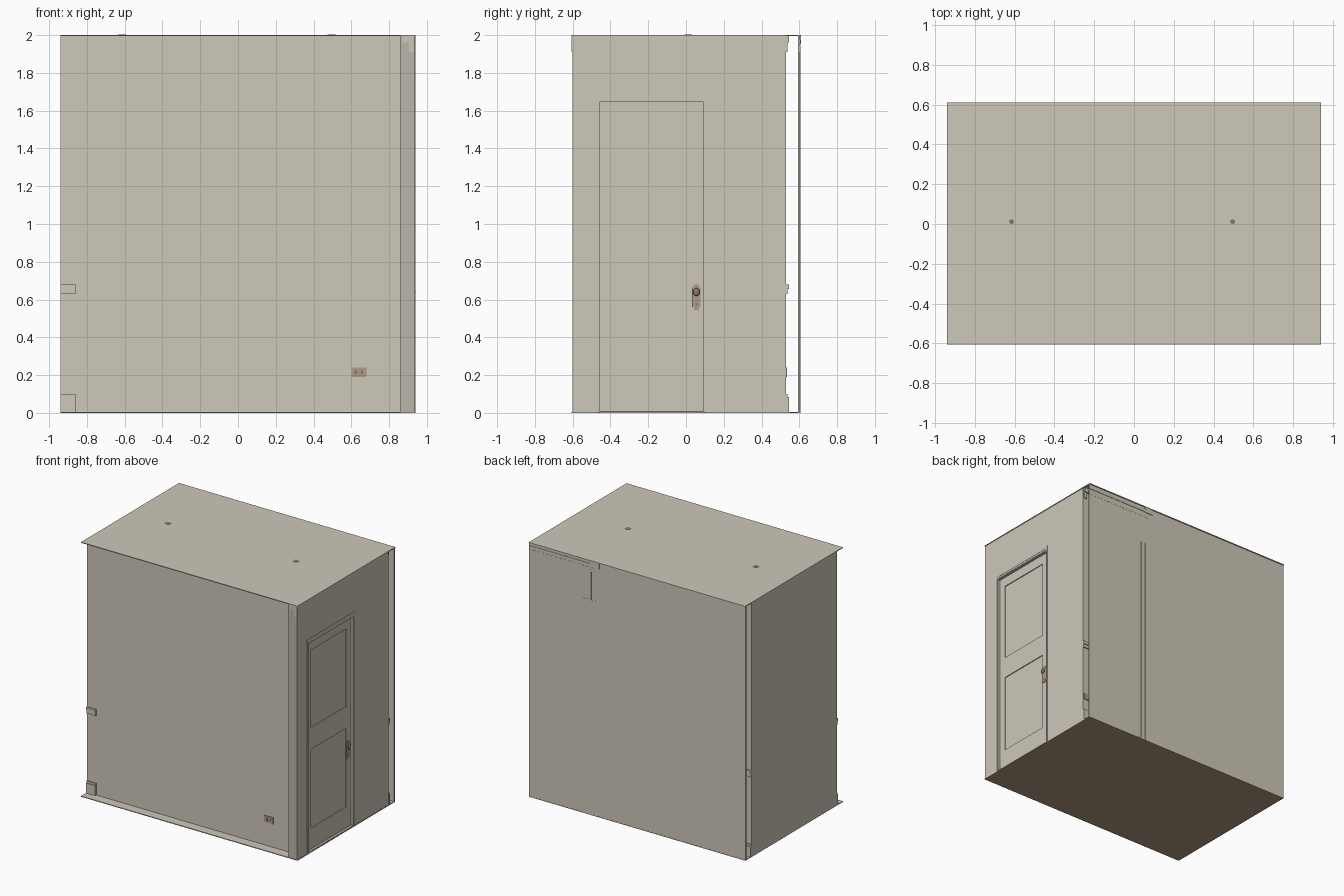
import bpy, bmesh, math
from mathutils import Matrix

if "Cube" in bpy.data.objects:
    bpy.data.objects.remove(bpy.data.objects["Cube"])


def material(name, rgb):
    m = bpy.data.materials.new(name)
    m.diffuse_color = (*rgb, 1)
    m.use_nodes = True
    m.node_tree.nodes["Principled BSDF"].inputs["Base Color"].default_value = m.diffuse_color
    return m


PAINT = material("cream paint", (0.62, 0.58, 0.49))
SHADE = material("dull wall end", (0.50, 0.47, 0.40))
WOOD = material("brown floor", (0.42, 0.32, 0.22))
TAN = material("tan outlet", (0.42, 0.33, 0.25))
BRONZE = material("dark bronze", (0.26, 0.19, 0.13))


def finish(name, bm, mat):
    me = bpy.data.meshes.new(name)
    bm.to_mesh(me)
    bm.free()
    ob = bpy.data.objects.new(name, me)
    bpy.context.collection.objects.link(ob)
    me.materials.append(mat)
    return ob


def boxes(name, mat, *spans):
    """One object made of boxes given as (x0, x1, y0, y1, z0, z1)."""
    bm = bmesh.new()
    for x0, x1, y0, y1, z0, z1 in spans:
        m = (Matrix.Translation(((x0 + x1) / 2, (y0 + y1) / 2, (z0 + z1) / 2))
             @ Matrix.Diagonal((x1 - x0, y1 - y0, z1 - z0, 1)))
        bmesh.ops.create_cube(bm, size=1, matrix=m)
    return finish(name, bm, mat)


def cylinder(name, mat, loc, r, depth, axis='Z', sides=24):
    bm = bmesh.new()
    m = Matrix.Translation(loc)
    if axis == 'X':
        m = m @ Matrix.Rotation(math.pi / 2, 4, 'Y')
    bmesh.ops.create_cone(bm, cap_ends=True, segments=sides, radius1=r,
                          radius2=r, depth=depth, matrix=m)
    return finish(name, bm, mat)


def paint_faces(ob, mat, rule):
    ob.data.materials.append(mat)
    for p in ob.data.polygons:
        if rule(p):
            p.material_index = 1


# Floor with wooden underside, and ceiling
floor = boxes("floor", PAINT, (-.94, .94, -.605, .605, 0, .006))
paint_faces(floor, WOOD, lambda p: p.normal.z < -.5)
boxes("ceiling", PAINT, (-.94, .94, -.605, .61, 1.994, 2))

# Walls: front and left set in, back thin, right with a doorway
boxes("front_wall", PAINT, (-.938, .86, -.53, -.46, .006, 1.994))
boxes("left_wall", PAINT, (-.94, -.86, -.53, .53, .006, 1.994))
boxes("back_wall", PAINT, (-.94, .94, .594, .604, .006, 1.994))
right = boxes("right_wall", PAINT,
              (.86, .936, -.602, -.465, .006, 1.994),
              (.86, .936, .10, .53, .006, 1.994),
              (.86, .936, -.465, .10, 1.65, 1.994))
paint_faces(right, SHADE, lambda p: p.normal.y < -.5 and p.center.y < -.55)

# Stepped door casing
boxes("door_casing", PAINT,
      (.93, .938, -.48, -.465, .006, 1.685), (.93, .938, .10, .115, .006, 1.685),
      (.93, .938, -.465, .10, 1.665, 1.685),
      (.87, .932, -.467, -.458, .006, 1.665), (.87, .932, .093, .102, .006, 1.665),
      (.87, .932, -.458, .093, 1.645, 1.667))

# Door made of stiles and rails around two sunken panels
boxes("door", PAINT,
      (.885, .915, -.458, -.40, .01, 1.645), (.885, .915, .035, .093, .01, 1.645),
      (.885, .915, -.40, .035, .01, .17), (.885, .915, -.40, .035, .79, .96),
      (.885, .915, -.40, .035, 1.57, 1.645))
boxes("door_panels", PAINT, (.892, .908, -.40, .035, .17, .79),
      (.892, .908, -.40, .035, .96, 1.57))
boxes("threshold", TAN, (.87, .938, -.458, .093, .004, .009))

# Door handle plate, knob and keyhole
boxes("handle_plate", TAN, (.913, .919, .032, .078, .56, .665),
      (.913, .919, .040, .070, .545, .68))
cylinder("knob_stem", BRONZE, (.922, .055, .64), .009, .014, 'X')
bm = bmesh.new()
bmesh.ops.create_uvsphere(bm, u_segments=20, v_segments=12, radius=.018,
                          matrix=Matrix.Translation((.93, .055, .64))
                          @ Matrix.Diagonal((.5, 1, 1.15, 1)))
knob = finish("knob", bm, BRONZE)
for p in knob.data.polygons:
    p.use_smooth = True
cylinder("keyhole", BRONZE, (.919, .055, .575), .006, .004, 'X', 12)

# Skirting, chair rail and crown wrapped round the wall ends
for sx, name in ((-1, "left"), (1, "right")):
    a, b = sorted((sx * .94, sx * .86))
    for sy in (-1, 1):
        if sx == 1 and sy == -1:
            continue
        y0, y1 = sorted((sy * .529, sy * .545))
        q0, q1 = sorted((sy * .529, sy * .538))
        end = "front" if sy < 0 else "back"
        boxes(f"{name}_{end}_skirting", PAINT, (a, b, q0, q1, .085, .10),
              (a, b, y0, y1, .006, .085))
        boxes(f"{name}_{end}_chair_rail", PAINT, (a, b, y0, y1, .655, .68),
              (a, b, q0, q1, .63, .655))
boxes("crown_front_end", PAINT, (.87, .93, -.605, -.59, 1.96, 1.994),
      (.905, .93, -.605, -.59, 1.91, 1.96))
boxes("crown_back_end", PAINT, (.87, .93, .52, .545, 1.96, 1.994),
      (.905, .93, .52, .538, 1.91, 1.96))

# Inside mouldings along the front, left and right walls
for z0, z1, d, name in ((.006, .10, .015, "skirting"), (.63, .68, .015, "chair_rail"),
                        (1.91, 1.994, .03, "crown")):
    runs = [(-.86, .86, -.46, -.46 + d, z0, z1), (-.86, -.86 + d, -.46, .53, z0, z1),
            (.86 - d, .86, .115, .53, z0, z1)]
    boxes(f"inner_{name}", PAINT, *runs)

# Casing strips and crown lines showing on the back wall
boxes("back_strips", PAINT,
      (.445, .465, .60, .607, .006, 1.69), (.425, .437, .60, .605, .006, 1.69),
      (.385, .40, .60, .607, .006, 1.69), (.36, .375, .60, .605, .006, 1.69),
      (.40, .425, .60, .606, .006, 1.93))
boxes("back_crown", PAINT, (.40, .94, .60, .607, 1.955, 1.975),
      (.37, .94, .60, .605, 1.91, 1.945), (.33, .40, .60, .609, 1.95, 1.994))

# Wall outlets, front and back
boxes("front_outlet", TAN, (.60, .68, -.536, -.528, .19, .24))
boxes("front_outlet_sockets", BRONZE, (.618, .630, -.5375, -.53, .205, .225),
      (.650, .662, -.5375, -.53, .205, .225))
boxes("back_outlet", TAN, (.88, .93, .528, .536, .19, .24))

# Ceiling lights poking through the ceiling
for i, x in enumerate((-.615, .495)):
    cylinder(f"ceiling_light_{i + 1}", PAINT, (x, .012, 1.995), .021, .018)
    cylinder(f"ceiling_light_core_{i + 1}", BRONZE, (x, .012, 1.995), .012, .0185)
